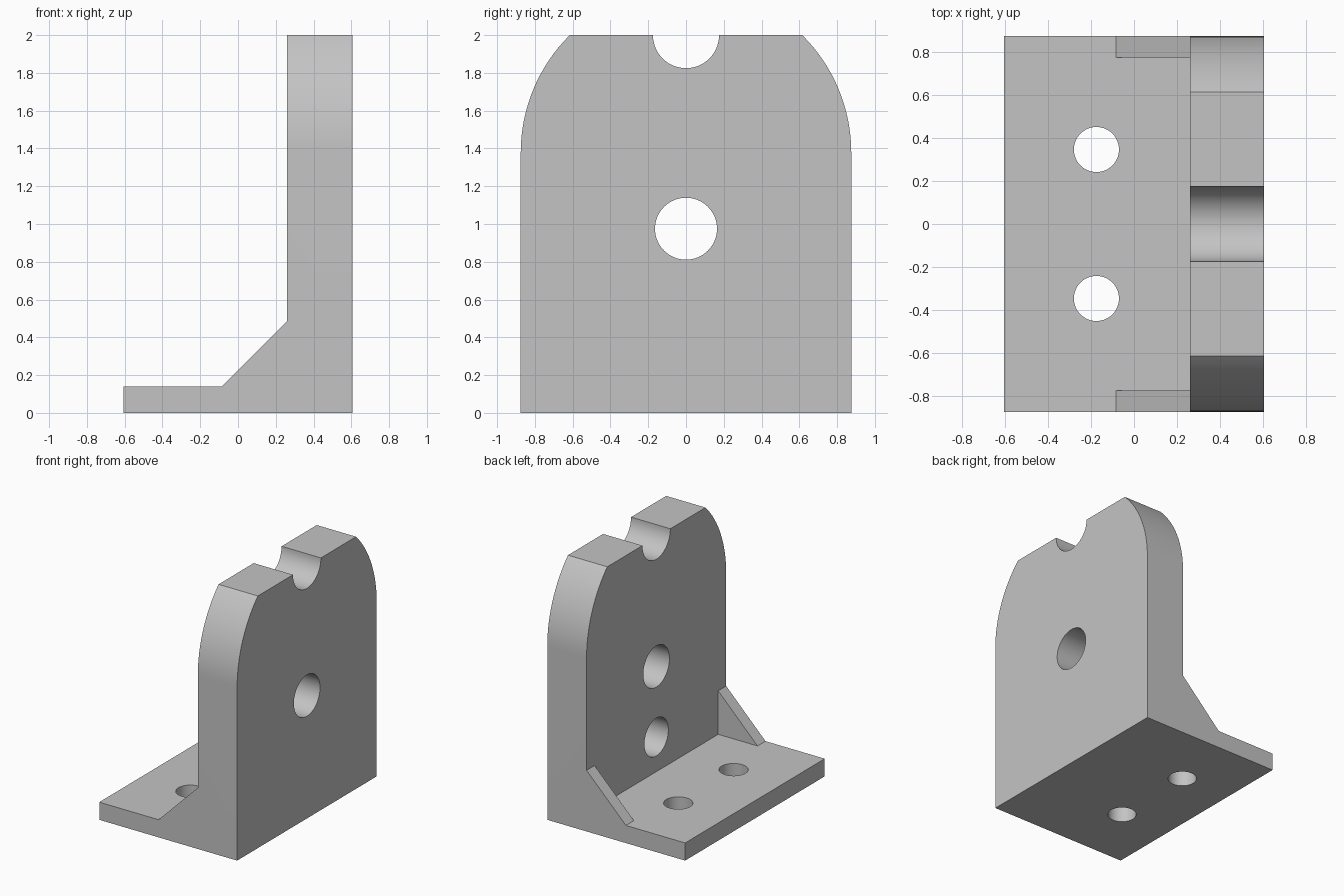
import bpy, bmesh, math
from mathutils import Matrix, Vector

cube = bpy.data.objects.get("Cube")
if cube:
    bpy.data.objects.remove(cube, do_unlink=True)

WIDTH, BASE_Z, FACE_X, HALF_X = 0.875, 0.14, 0.26, 0.605
GUSSET = 0.345          # leg length of the 45 degree ribs
RIB_Y = 0.775           # inner side of the ribs


def new_object(name, bm):
    bmesh.ops.recalc_face_normals(bm, faces=bm.faces)
    mesh = bpy.data.meshes.new(name)
    bm.to_mesh(mesh)
    bm.free()
    obj = bpy.data.objects.new(name, mesh)
    bpy.context.collection.objects.link(obj)
    return obj


def prism(name, outline, sweep):
    """Extrude a closed outline of 3D points along a vector."""
    bm = bmesh.new()
    face = bm.faces.new([bm.verts.new(p) for p in outline])
    ext = bmesh.ops.extrude_face_region(bm, geom=[face])
    moved = [v for v in ext["geom"] if isinstance(v, bmesh.types.BMVert)]
    bmesh.ops.translate(bm, verts=moved, vec=Vector(sweep))
    return new_object(name, bm)


def drill(name, centre, radius, depth, axis):
    """Round cutter centred on a point, along x or z."""
    bm = bmesh.new()
    turn = Matrix.Rotation(math.pi / 2, 4, "Y") if axis == "x" else Matrix()
    bmesh.ops.create_cone(bm, cap_ends=True, segments=64, radius1=radius,
                          radius2=radius, depth=depth,
                          matrix=Matrix.Translation(centre) @ turn)
    return new_object(name, bm)


def combine(target, tool, operation="DIFFERENCE"):
    mod = target.modifiers.new(tool.name, "BOOLEAN")
    mod.operation, mod.solver, mod.object = operation, "EXACT", tool
    bpy.context.view_layer.objects.active = target
    bpy.ops.object.modifier_apply(modifier=mod.name)
    bpy.data.objects.remove(tool, do_unlink=True)


# Side profile: foot, sloped rib and upright
side = [(-HALF_X, 0), (HALF_X, 0), (HALF_X, 2), (FACE_X, 2),
        (FACE_X, BASE_Z + GUSSET), (FACE_X - GUSSET, BASE_Z), (-HALF_X, BASE_Z)]
bracket = prism("angle_bracket", [(x, -1, z) for x, z in side], (0, 2, 0))

# Round-shouldered silhouette
arch = [(-WIDTH, -0.1), (WIDTH, -0.1)]
for i in range(65):
    a = math.pi * i / 64
    arch.append((WIDTH * math.cos(a), 1.378 + WIDTH * math.sin(a)))
combine(bracket, prism("silhouette", [(-1, y, z) for y, z in arch], (2, 0, 0)),
        "INTERSECT")

# Clear the middle so that only a thin rib stays at each end
pocket = [(-1, BASE_Z), (FACE_X, BASE_Z), (FACE_X, 1), (-1, 1)]
combine(bracket, prism("pocket", [(x, -RIB_Y, z) for x, z in pocket],
                       (0, 2 * RIB_Y, 0)))

# Top notch, through hole and blind hole of the upright
combine(bracket, drill("notch", (0.43, 0, 2), 0.175, 1, "x"))
combine(bracket, drill("main_hole", (0.43, 0, 0.975), 0.164, 1, "x"))
combine(bracket, drill("blind_hole", (FACE_X, 0, 0.415), 0.15, 0.54, "x"))

# Mounting holes of the foot
for y in (-0.347, 0.347):
    combine(bracket, drill("foot_hole", (-0.175, y, 0), 0.105, 1, "z"))

# Plain grey finish
grey = bpy.data.materials.new("plain_grey")
grey.use_nodes = True
colour = (0.55, 0.55, 0.55, 1)
grey.diffuse_color = colour
grey.node_tree.nodes["Principled BSDF"].inputs["Base Color"].default_value = colour
bracket.data.materials.clear()
bracket.data.materials.append(grey)
for poly in bracket.data.polygons:
    poly.material_index = 0

bpy.ops.object.select_all(action="DESELECT")
bracket.select_set(True)
bpy.context.view_layer.objects.active = bracket
bpy.ops.object.shade_smooth_by_angle(angle=math.radians(25))
